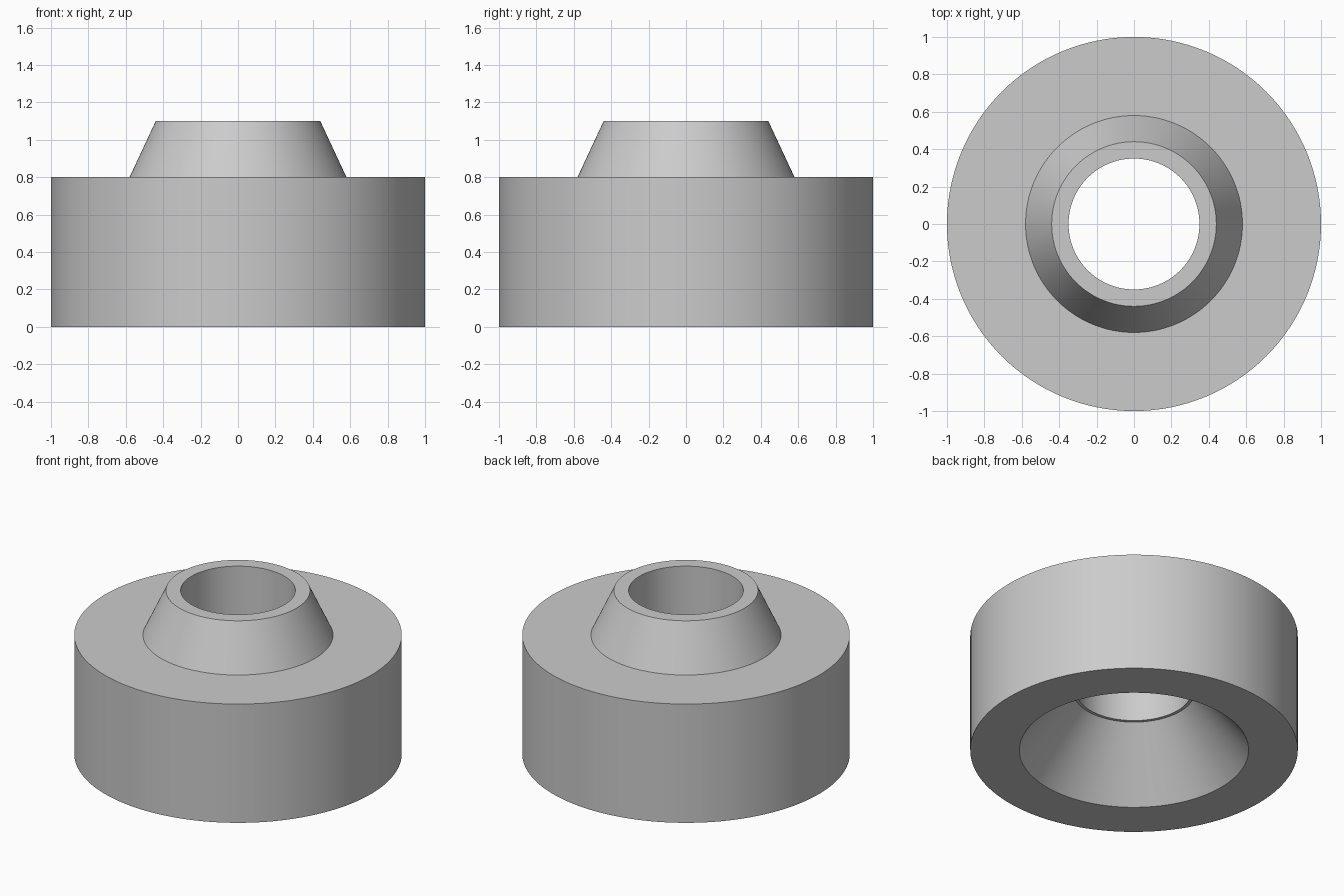
import bpy
import bmesh
import math

cube = bpy.data.objects.get("Cube")
if cube:
    bpy.data.objects.remove(cube, do_unlink=True)

SEGMENTS = 128

# Single plain grey
grey = bpy.data.materials.new("plain grey")
grey.use_nodes = True
colour = (0.6, 0.6, 0.6, 1)
grey.diffuse_color = colour
grey.node_tree.nodes["Principled BSDF"].inputs["Base Color"].default_value = colour


def lathe(name, profile, material):
    """Turn a closed (radius, height) outline about the z axis."""
    bm = bmesh.new()
    verts = [bm.verts.new((r, 0, z)) for r, z in profile]
    edges = [bm.edges.new((a, b)) for a, b in zip(verts, verts[1:] + verts[:1])]
    bmesh.ops.spin(bm, geom=verts + edges, cent=(0, 0, 0), axis=(0, 0, 1),
                   angle=math.tau, steps=SEGMENTS, use_merge=True)
    bmesh.ops.remove_doubles(bm, verts=bm.verts, dist=0.0001)
    bmesh.ops.recalc_face_normals(bm, faces=bm.faces)
    mesh = bpy.data.meshes.new(name)
    bm.to_mesh(mesh)
    bm.free()
    mesh.materials.append(material)
    obj = bpy.data.objects.new(name, mesh)
    bpy.context.collection.objects.link(obj)
    bpy.ops.object.select_all(action='DESELECT')
    obj.select_set(True)
    bpy.context.view_layer.objects.active = obj
    bpy.ops.object.shade_smooth_by_angle(angle=math.radians(20))
    return obj


# Thick collar: outer drum, tapered neck, straight bore, flared underside
lathe("flanged_collar", [
    (0.70, 0.00), (1.00, 0.00),   # underside rim
    (1.00, 0.80), (0.58, 0.80),   # drum wall and shoulder
    (0.44, 1.10), (0.35, 1.10),   # tapered neck and its lip
    (0.35, 0.41), (0.37, 0.41),   # bore and small step above the flare
], grey)
